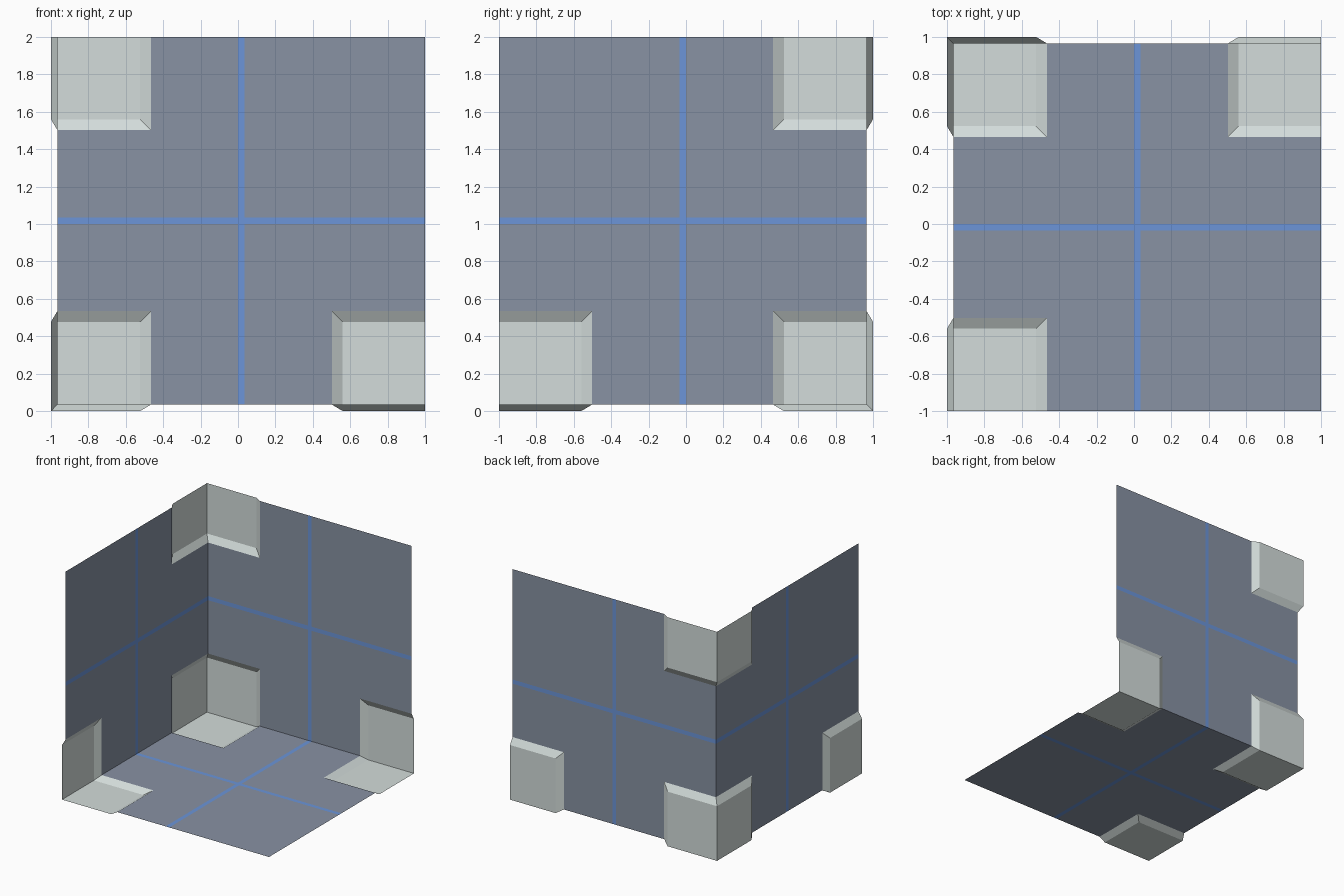
import bpy, bmesh

if "Cube" in bpy.data.objects:
    bpy.data.objects.remove(bpy.data.objects["Cube"])

D = 0.034                       # depth of the corner pads behind the panels
# cuts across a panel, measured from the shared inner corner
CUTS = [D, 0.477, 0.534, 1.0, 1.036, 1.503, 1.56, 2.0]
LOW, HIGH, STRIPE = (0, 1), (6, 7), 3


def material(name, rgb):
    m = bpy.data.materials.new(name)
    m.diffuse_color = (*rgb, 1)
    m.use_nodes = True
    m.node_tree.nodes["Principled BSDF"].inputs["Base Color"].default_value = m.diffuse_color
    return m


MATS = [material("slate_panel", (0.246, 0.287, 0.366)),
        material("blue_stripe", (0.150, 0.300, 0.687)),
        material("pale_grey_corner", (0.655, 0.720, 0.705))]


def recessed(i, j):
    """True where a panel vertex belongs to a pushed-out corner pad."""
    ends = LOW + HIGH
    return i in ends and j in ends and not (i in HIGH and j in HIGH)


def build_panel(name, axes):
    """axes: which of (x, y, z) the panel's u, v and depth run along."""
    bm = bmesh.new()
    n = len(CUTS)
    grid = {}
    for i in range(n):
        for j in range(n):
            w = 0 if recessed(i, j) else D
            p = [0, 0, 0]
            p[axes[0]] = CUTS[i] if i else w
            p[axes[1]] = CUTS[j] if j else w
            p[axes[2]] = w
            grid[i, j] = bm.verts.new((p[0] - 1, 1 - p[1], p[2]))
    # facing direction towards the inside of the corner
    inward = -1 if axes[2] == 1 else 1
    for i in range(n - 1):
        for j in range(n - 1):
            keys = [(i, j), (i + 1, j), (i + 1, j + 1), (i, j + 1)]
            low = [k for k in range(4) if recessed(*keys[k])]
            mat = 2 if low else (1 if STRIPE in (i, j) else 0)
            polys = [keys]
            if len(low) == 1:   # mitred corner of a pad's sloped rim
                k = keys[low[0]:] + keys[:low[0]]
                polys = [[k[0], k[1], k[2]], [k[0], k[2], k[3]]]
            for poly in polys:
                f = bm.faces.new([grid[q] for q in poly])
                f.material_index = mat
                f.normal_update()
                if f.normal[axes[2]] * inward < 0:
                    f.normal_flip()
    mesh = bpy.data.meshes.new(name)
    bm.to_mesh(mesh)
    bm.free()
    for m in MATS:
        mesh.materials.append(m)
    bpy.context.collection.objects.link(bpy.data.objects.new(name, mesh))


# three panels meeting at the back left bottom corner
build_panel("floor_panel", (0, 1, 2))
build_panel("back_wall", (0, 2, 1))
build_panel("left_wall", (1, 2, 0))
